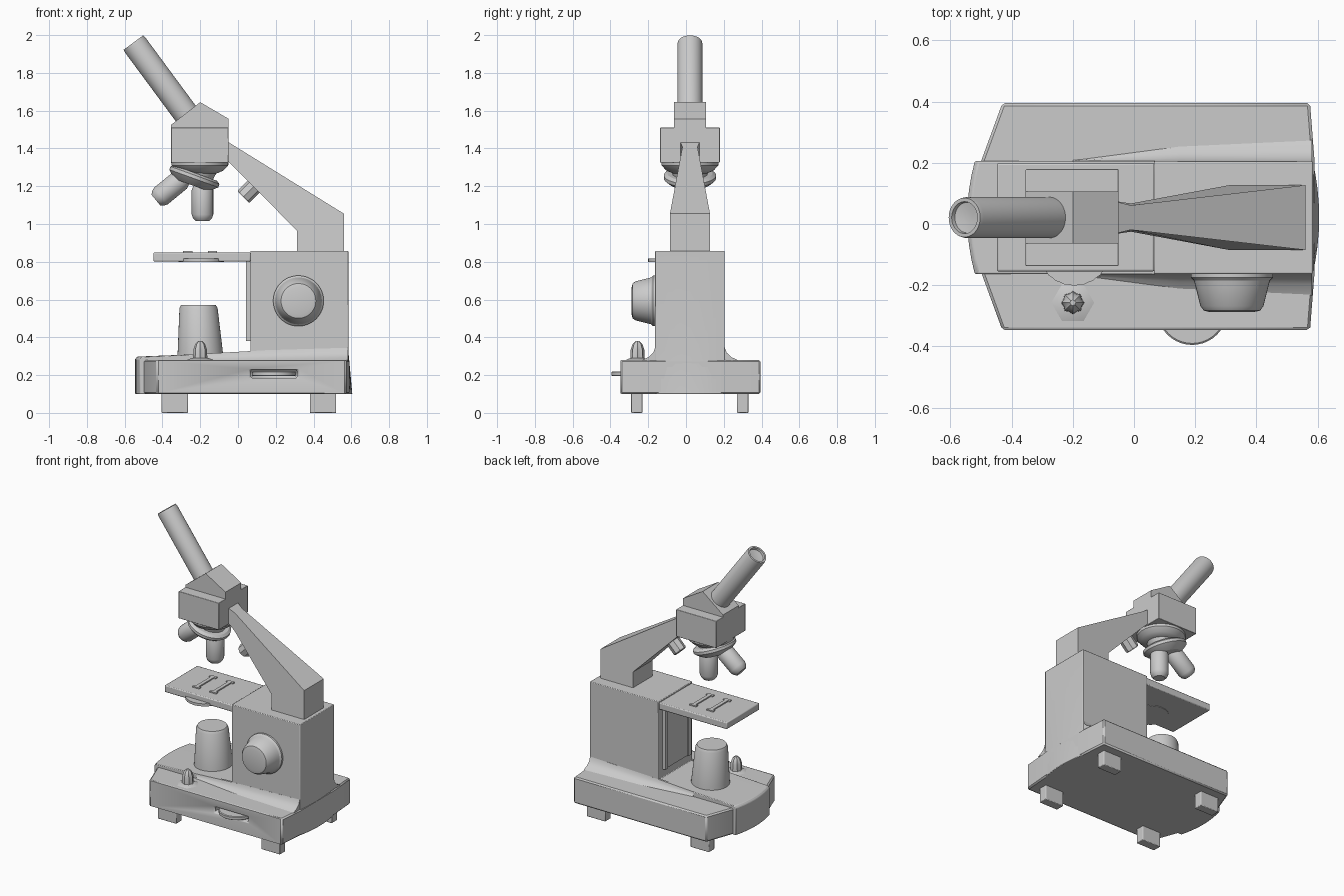
import bpy, bmesh, math
from mathutils import Vector

if "Cube" in bpy.data.objects:
    bpy.data.objects.remove(bpy.data.objects["Cube"])

C = 0.021  # y of the microscope's own mid plane


def finish(name, bm, bevel=0.0, angle=30):
    bmesh.ops.recalc_face_normals(bm, faces=bm.faces)
    me = bpy.data.meshes.new(name)
    bm.to_mesh(me)
    bm.free()
    ob = bpy.data.objects.new(name, me)
    bpy.context.collection.objects.link(ob)
    if bevel:
        m = ob.modifiers.new("bevel", "BEVEL")
        m.width, m.segments, m.limit_method = bevel, 2, "ANGLE"
    bpy.ops.object.select_all(action="DESELECT")
    ob.select_set(True)
    bpy.context.view_layer.objects.active = ob
    bpy.ops.object.shade_smooth_by_angle(angle=math.radians(angle))
    return ob


def loft(name, rings, bevel=0.0):
    """Skin equal-length point rings and cap both ends."""
    bm = bmesh.new()
    vs = [[bm.verts.new(p) for p in r] for r in rings]
    n = len(vs[0])
    for a, b in zip(vs, vs[1:]):
        for i in range(n):
            j = (i + 1) % n
            bm.faces.new((a[i], a[j], b[j], b[i]))
    bm.faces.new(vs[0])
    bm.faces.new(vs[-1])
    return finish(name, bm, bevel)


def box(name, x, y, z, bevel=0.0):
    ring = [(x[0], y[0]), (x[1], y[0]), (x[1], y[1]), (x[0], y[1])]
    return loft(name, [[(*p, h) for p in ring] for h in z], bevel)


def extrude_y(name, prof, half, bevel=0.0):
    return loft(name, [[(x, C + s * half, z) for x, z in prof] for s in (-1, 1)], bevel)


def lathe(name, prof, loc, axis=(0, 0, 1), segs=40, flute=0.0):
    """Turn (radius, height) pairs about an axis through loc."""
    q = Vector(axis).to_track_quat("Z", "Y")
    rings = []
    for r, h in prof:
        ring = []
        for i in range(segs):
            a = 2 * math.pi * i / segs
            k = r * (1 - flute * (i % 2))
            ring.append(Vector(loc) + q @ Vector((k * math.cos(a), k * math.sin(a), h)))
        rings.append(ring)
    return loft(name, rings)


# Base: wide deck with tapered front corners
half = [(-0.50, 0.18), (-0.43, 0.371), (0.575, 0.371), (0.59, 0.18)]
plan = half + [(x, -y) for x, y in reversed(half)]
deck = loft("base_deck", [[(x, y + 0.024, z) for x, y in plan] for z in (0.1, 0.28)])

# Slot in the base for the dimmer wheel
cutter = box("dimmer_slot_cutter", (0.065, 0.315), (-0.5, -0.25), (0.186, 0.228))
cutter.hide_render = True
cutter.hide_viewport = True
cutter.display_type = "WIRE"
mod = deck.modifiers.new("slot", "BOOLEAN")
mod.object = cutter
bv = deck.modifiers.new("bevel", "BEVEL")
bv.width, bv.limit_method = 0.009, "ANGLE"
lathe("dimmer_wheel", [(0.11, 0), (0.115, 0.004), (0.115, 0.021), (0.11, 0.025)],
      (0.19, -0.28, 0.195))

# Column and centre strip of the base, ends bowed outward
slices = []
for i in range(9):
    t = -1 + i / 4
    b = 0.025 * (1 - t * t)
    slices.append([(x, C + 0.184 * t, z) for x, z in (
        (-0.52 - b, 0.1), (-0.52 - b, 0.285), (-0.508 - b, 0.298), (0.065, 0.322),
        (0.065, 0.857), (0.584, 0.857), (0.584, 0.33), (0.584 + b * 0.85, 0.1))])
loft("column_and_base_spine", slices, 0.004)

# Fillets blending the column into the deck
for s, side in ((-1, "front"), (1, "back")):
    rings = []
    for x, w, h in ((-0.2, 0.004, 0.312), (0.15, 0.05, 0.332), (0.582, 0.07, 0.345)):
        d = h - 0.275
        sec = [(0.17, 0.27), (0.184 + w, 0.279), (0.184 + w * 0.5, 0.28 + d * 0.22),
               (0.184 + w * 0.15, 0.28 + d * 0.55), (0.1845, h), (0.17, h)]
        rings.append([(x, C + s * y, z) for y, z in sec])
    loft("column_fillet_" + side, rings)

# Feet
for x in (-0.335, 0.45):
    for y in (-0.26, 0.30):
        box("foot", (x - 0.07, x + 0.07), (y - 0.03, y + 0.03), (0, 0.105), 0.004)

# Lamp housing
loft_rings = []
for r, z, dx in ((0.121, 0.295, 0), (0.119, 0.33, 0), (0.101, 0.555, -0.009), (0.092, 0.572, -0.01)):
    loft_rings.append([(-0.2 + dx + r * math.cos(a * math.pi / 20),
                        C + r * math.sin(a * math.pi / 20), z) for a in range(40)])
loft("lamp_housing", loft_rings)

# Small fluted switch on its hexagonal flange
lathe("switch_flange", [(0.075, 0), (0.045, 0.012)], (-0.2, -0.257, 0.278), segs=6)
lathe("switch_knob", [(0.038, 0), (0.036, 0.05), (0.026, 0.08), (0.01, 0.095)],
      (-0.2, -0.257, 0.285), segs=16, flute=0.15)

# Focus knob
lathe("focus_knob", [(0.134, -0.01), (0.134, 0.012), (0.124, 0.022), (0.118, 0.045),
                     (0.103, 0.105), (0.092, 0.12), (0.07, 0.125)],
      (0.32, -0.163, 0.593), (0, -1, 0), 48)

# Stage rail plate, framed on the column front
box("stage_rail_plate", (0.052, 0.08), (C - 0.12, C + 0.12), (0.38, 0.805))
for s in (-1, 1):
    y = C + s * 0.125
    box("stage_rail", (0.043, 0.08), (y - 0.015, y + 0.015), (0.38, 0.805))

# Stage, diaphragm and slide holder
box("stage", (-0.448, 0.067), (C - 0.176, C + 0.178), (0.802, 0.849), 0.006)
lathe("diaphragm_disc", [(0.12, 0), (0.12, 0.018)], (-0.195, -0.082, 0.799), segs=48, flute=0.02)
for x in (-0.265, -0.135):
    box("slide_clip", (x - 0.012, x + 0.012), (C - 0.09, C + 0.09), (0.845, 0.857))
    for s in (-1, 1):
        y = C + s * 0.09
        box("clip_end", (x - 0.025, x + 0.025), (y - 0.01, y + 0.01), (0.845, 0.857))

# Arm: side profile whose width narrows towards the head
arm = [(-0.07, 1.445, 0.055), (-0.01, 1.408, 0.04), (0.56, 1.055, 0.106), (0.56, 0.85, 0.106),
       (0.312, 0.85, 0.106), (0.312, 0.965, 0.106), (-0.01, 1.29, 0.046), (-0.07, 1.35, 0.055)]
loft("arm", [[(x, C + s * w, z) for x, z, w in arm] for s in (-1, 1)])
lathe("arm_screw", [(0.045, 0), (0.045, 0.085), (0.04, 0.092)],
      (0.093, C, 1.207), (-0.71, 0, -0.71), 8)

# Head block, roof and eyepiece tube
extrude_y("head_block", [(-0.354, 1.325), (-0.05, 1.325), (-0.05, 1.51), (-0.354, 1.51)], 0.158, 0.003)
extrude_y("head_roof", [(-0.354, 1.5), (-0.05, 1.5), (-0.05, 1.557), (-0.2, 1.645), (-0.354, 1.525)], 0.085)
lathe("eyepiece_tube", [(0.067, 0), (0.067, 0.535), (0.064, 0.55), (0.052, 0.55),
                        (0.05, 0.535), (0.02, 0.53)], (-0.227, C, 1.518), (-0.594, 0, 0.804))

# Revolving nosepiece
tilt = (-0.34, 0, -0.94)
lathe("nosepiece_collar", [(0.152, 0), (0.15, 0.018), (0.125, 0.045), (0.09, 0.06)],
      (-0.202, C, 1.328), (0, 0, -1))
lathe("nosepiece_neck", [(0.10, 0), (0.09, 0.07)], (-0.205, C, 1.31), tilt)
lathe("nosepiece_turret", [(0.12, -0.012), (0.138, 0), (0.138, 0.018), (0.12, 0.035), (0.09, 0.055)],
      (-0.228, C, 1.258), tilt)

# Objectives: one upright, one swung to the left
lens = [(0.045, -0.03), (0.057, 0.0), (0.057, 0.13), (0.05, 0.15), (0.036, 0.165)]
lathe("objective_upright", lens, (-0.188, C, 1.18), (0, 0, -1), 28)
lathe("objective_tilted", lens, (-0.307, C, 1.231), (-0.77, 0, -0.63), 28)
